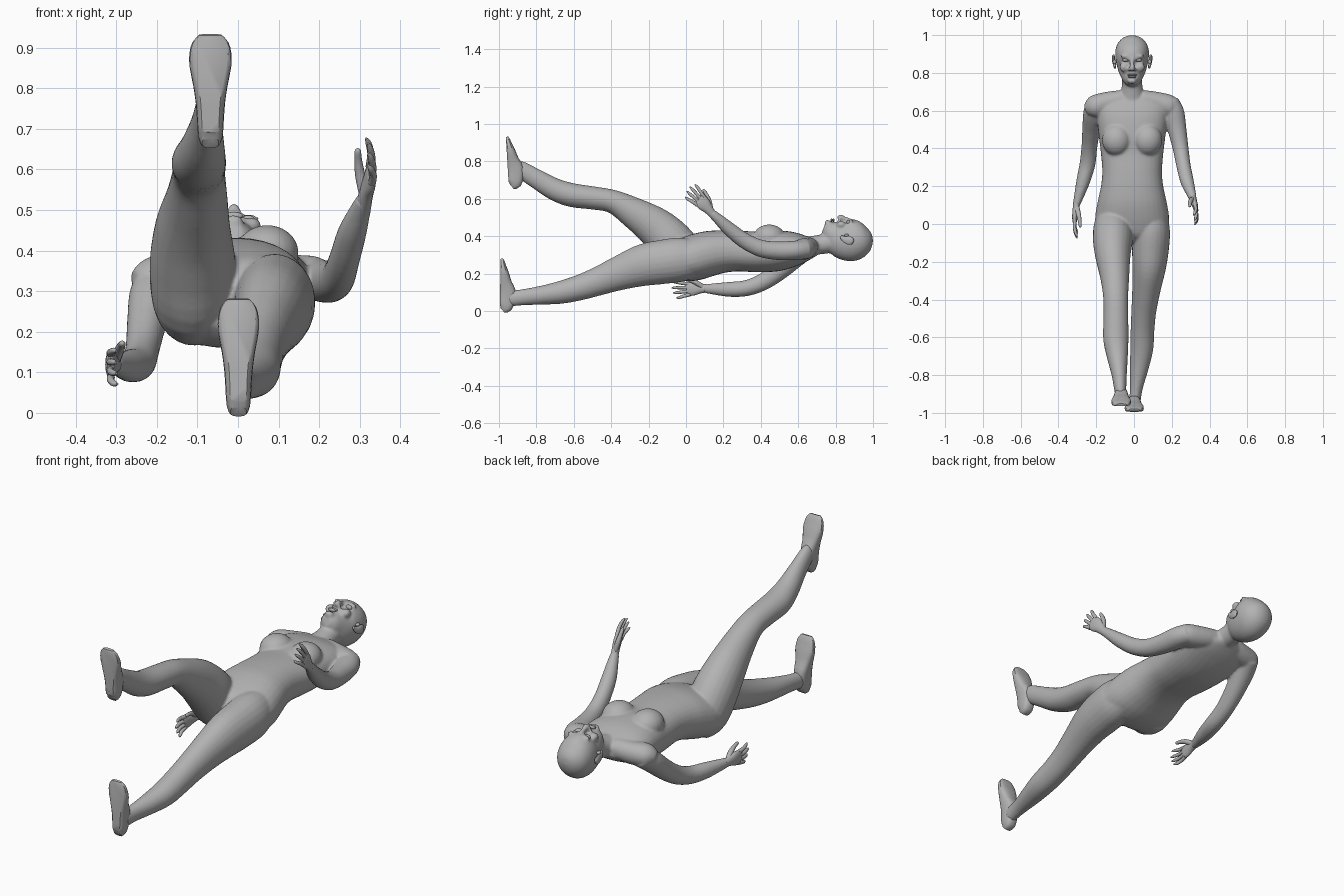
import bpy, bmesh, math
from mathutils import Vector, Matrix

cube = bpy.data.objects.get("Cube")
if cube:
    bpy.data.objects.remove(cube, do_unlink=True)

grey = bpy.data.materials.new("plain_grey")
grey.use_nodes = True
GREY = (0.45, 0.45, 0.45, 1)
grey.diffuse_color = GREY
grey.node_tree.nodes["Principled BSDF"].inputs["Base Color"].default_value = GREY
CX = -0.01  # centre line of the body


def catmull(a, b, c, d, t):
    return 0.5 * (2 * b + (c - a) * t + (2 * a - 5 * b + 4 * c - d) * t * t
                  + (3 * b - a - 3 * c + d) * t ** 3)


def loft(bm, rows, side=(1, 0, 0), n=24, steps=4, power=1.0):
    """Skin ellipses along a path. rows: (x, y, z, half width, half depth)."""
    rows = [Vector(r) for r in rows]
    last = len(rows) - 1
    pts = []
    for i in range(last):
        a, d = rows[max(i - 1, 0)], rows[min(i + 2, last)]
        pts += [catmull(a, rows[i], rows[i + 1], d, k / steps) for k in range(steps)]
    pts.append(rows[-1])
    rings = []
    for i, p in enumerate(pts):
        t = Vector(pts[min(i + 1, len(pts) - 1)][:3]) - Vector(pts[max(i - 1, 0)][:3])
        t.normalize()
        s = Vector(side)
        s = (s - t * s.dot(t)).normalized()
        u = t.cross(s)
        ring = []
        for k in range(n):
            ang = 2 * math.pi * k / n
            c, q = math.cos(ang), math.sin(ang)
            c = math.copysign(abs(c) ** power, c)
            q = math.copysign(abs(q) ** power, q)
            ring.append(bm.verts.new(Vector(p[:3]) + s * c * p[3] + u * q * p[4]))
        rings.append(ring)
    for r0, r1 in zip(rings, rings[1:]):
        for k in range(n):
            bm.faces.new((r0[k], r0[(k + 1) % n], r1[(k + 1) % n], r1[k]))
    bm.faces.new(rings[0][::-1])
    bm.faces.new(rings[-1])


def ball(bm, loc, size, rot=(0, 0, 0)):
    m = Matrix.Translation(loc)
    for ang, ax in zip(rot, "XYZ"):
        m = m @ Matrix.Rotation(math.radians(ang), 4, ax)
    bmesh.ops.create_uvsphere(bm, u_segments=20, v_segments=12, radius=1,
                              matrix=m @ Matrix.Diagonal((*size, 1)))


def finish(name, bm, voxel=0, angle=40):
    bmesh.ops.recalc_face_normals(bm, faces=bm.faces)
    me = bpy.data.meshes.new(name)
    bm.to_mesh(me)
    bm.free()
    me.materials.append(grey)
    ob = bpy.data.objects.new(name, me)
    bpy.context.collection.objects.link(ob)
    bpy.ops.object.select_all(action='DESELECT')
    ob.select_set(True)
    bpy.context.view_layer.objects.active = ob
    if voxel:  # fuse overlapping shapes into one soft skin
        rm = ob.modifiers.new("fuse", 'REMESH')
        rm.mode, rm.voxel_size, rm.use_smooth_shade = 'VOXEL', voxel, True
        sm = ob.modifiers.new("soften", 'SMOOTH')
        sm.factor, sm.iterations = 0.5, 8
        bpy.ops.object.modifier_apply(modifier="fuse")
        bpy.ops.object.modifier_apply(modifier="soften")
        bpy.ops.object.shade_smooth()
    else:
        bpy.ops.object.shade_smooth_by_angle(angle=math.radians(angle))
    return ob


def along_y(rows):
    """(y, low z, high z, half width) -> loft rows on the centre line."""
    return [(CX, y, (lo + hi) / 2, w, (hi - lo) / 2) for y, lo, hi, w in rows]


# Body: torso, bust, neck, limbs fused together
bm = bmesh.new()
loft(bm, along_y([(-.10, .21, .32, .10), (-.05, .165, .375, .185), (.03, .16, .405, .196),
                  (.12, .185, .428, .182), (.20, .205, .432, .165), (.28, .212, .43, .158),
                  (.38, .208, .425, .166), (.48, .212, .432, .178), (.57, .235, .425, .185),
                  (.64, .265, .405, .175), (.69, .295, .385, .11), (.71, .315, .375, .05)]),
     n=32, power=.88)
for s in (-1, 1):
    ball(bm, (CX + s * .082, .445, .395), (.078, .085, .068))
    loft(bm, [(CX + s * .05, .66, .345, .05, .05), (CX + s * .13, .645, .335, .055, .055),
              (CX + s * .20, .62, .33, .06, .055), (CX + s * .24, .60, .32, .03, .03)], side=(0, 1, 0))
loft(bm, [(CX, .62, .335, .085, .06), (CX, .68, .35, .064, .052), (CX, .74, .36, .054, .054),
          (CX, .82, .38, .055, .06)])

# Lowered left leg and raised right leg
loft(bm, [(.085, .06, .285, .085, .10), (.09, -.03, .275, .10, .118), (.087, -.13, .262, .098, .118),
          (.08, -.23, .245, .089, .112), (.065, -.35, .205, .075, .093), (.052, -.46, .163, .066, .078),
          (.045, -.56, .128, .063, .069), (.041, -.66, .102, .061, .062), (.028, -.76, .086, .050, .052),
          (.012, -.87, .074, .034, .043), (.004, -.945, .066, .030, .043)])
loft(bm, [(-.10, .06, .25, .085, .09), (-.11, -.01, .285, .102, .12), (-.112, -.08, .37, .106, .12),
          (-.112, -.165, .45, .094, .107), (-.102, -.28, .525, .077, .084), (-.097, -.39, .585, .066, .063),
          (-.096, -.50, .605, .066, .062), (-.096, -.61, .62, .067, .064), (-.088, -.70, .65, .056, .060),
          (-.078, -.80, .707, .040, .052), (-.073, -.875, .752, .032, .047), (-.07, -.91, .765, .028, .04)])

# Arms
loft(bm, [(.185, .65, .33, .05, .05), (.208, .59, .325, .058, .052), (.228, .50, .322, .050, .050),
          (.247, .40, .335, .042, .046), (.262, .31, .378, .038, .042), (.280, .23, .44, .036, .037),
          (.298, .175, .49, .028, .029), (.313, .132, .528, .020, .022)])
loft(bm, [(-.195, .65, .33, .05, .05), (-.212, .59, .29, .056, .054), (-.226, .50, .215, .048, .050),
          (-.236, .41, .155, .042, .046), (-.246, .32, .122, .042, .043), (-.268, .23, .116, .037, .040),
          (-.288, .16, .118, .028, .032), (-.305, .10, .12, .019, .024)])

# Head with brow, nose, lips and chin
loft(bm, along_y([(.735, .42, .465, .022), (.755, .385, .482, .045), (.79, .335, .488, .062),
                  (.83, .285, .490, .078), (.87, .267, .493, .087), (.915, .272, .487, .089),
                  (.955, .297, .467, .077), (.985, .337, .435, .049), (.998, .37, .405, .016)]), n=32)
loft(bm, [(CX, .885, .478, .010, .014), (CX, .85, .492, .011, .014), (CX, .825, .500, .015, .017),
          (CX, .812, .494, .014, .010)])
ball(bm, (CX, .757, .472), (.024, .016, .016))
for s in (-1, 1):
    ball(bm, (CX + s * .035, .888, .478), (.03, .009, .012))
    ball(bm, (CX + s * .042, .83, .462), (.026, .026, .02))
    ball(bm, (CX + s * .016, .817, .488), (.009, .008, .009))
finish("body", bm, voxel=.0065)

# Face details
bm = bmesh.new()
for y, w in ((.789, .026), (.778, .022)):
    ball(bm, (CX, y, .486), (w, .006, .009))
finish("lips", bm)
for label, s in (("left", 1), ("right", -1)):
    bm = bmesh.new()
    ball(bm, (CX + s * .035, .868, .474), (.017, .009, .013))
    finish(label + "_eye", bm)
    bm = bmesh.new()
    x = CX + s * .09
    loft(bm, [(x, .828, .40, .006, .008), (x + s * .004, .845, .385, .008, .016),
              (x + s * .008, .868, .378, .009, .023), (x + s * .009, .887, .374, .008, .019),
              (x + s * .006, .895, .372, .004, .008)], n=14)
    ball(bm, (x + s * .003, .858, .405), (.010, .012, .008))
    finish(label + "_ear", bm)


# Feet: flat-soled lofts rising from heel to toe; rows (height, sole y, top y, half width)
def foot(name, x, z0, y0, lean, rows):
    bm = bmesh.new()
    loft(bm, [(x + dx, y0 + (a + b) / 2 + lean * h, z0 + h, w, (b - a) / 2)
              for h, a, b, w, dx in rows], n=18, steps=2, power=.72)
    bmesh.ops.bisect_plane(bm, geom=bm.verts[:] + bm.edges[:] + bm.faces[:],
                           plane_co=(x, y0 + .004, z0), plane_no=(0, -1, lean), clear_outer=True)
    bmesh.ops.holes_fill(bm, edges=[e for e in bm.edges if e.is_boundary])
    finish(name, bm, angle=35)


FOOT = [(.003, .004, .035, .020, 0), (.02, -.002, .07, .029, 0), (.06, -.002, .085, .032, 0),
        (.105, -.002, .088, .035, 0), (.15, -.002, .066, .041, 0), (.20, -.002, .050, .050, 0),
        (.235, -.002, .036, .050, 0), (.262, -.002, .026, .043, 0), (.28, -.001, .016, .028, 0)]
foot("left_foot", .001, 0, -1.0, .02, FOOT)
foot("right_foot", -.068, .662, -.951, -.06,
     [(h * .96, a, b * 1.02, w * 1.03, 0) for h, a, b, w, _ in FOOT])


# Hands: palm, four curled fingers and a thumb
def hand(name, wrist, direction, width, curl):
    d, w = Vector(direction).normalized(), Vector(width)
    w = (w - d * w.dot(d)).normalized()
    c = Vector(curl)
    c = (c - d * c.dot(d) - w * c.dot(w)).normalized()
    o = Vector(wrist)

    def at(along, across, inward):
        return tuple(o + d * along + w * across + c * inward)
    bm = bmesh.new()
    loft(bm, [(*at(-.02, 0, 0), .021, .019), (*at(.02, .002, 0), .026, .017),
              (*at(.055, .003, 0), .036, .015), (*at(.085, .002, .002), .036, .012),
              (*at(.098, 0, .004), .028, .008)], side=w, n=16)
    for across, length, spread in ((.029, .076, .012), (.010, .086, .003),
                                   (-.009, .079, -.005), (-.027, .062, -.014)):
        loft(bm, [(*at(.08, across, .002), .010, .010),
                  (*at(.088 + length * .4, across + spread * .5, .006), .009, .009),
                  (*at(.088 + length * .8, across + spread, .018), .0075, .0075),
                  (*at(.088 + length, across + spread, .027), .003, .003)], side=w, n=10, steps=3)
    loft(bm, [(*at(.012, .012, .004), .014, .014), (*at(.045, .036, .018), .013, .013),
              (*at(.078, .050, .028), .010, .010), (*at(.104, .056, .034), .008, .008),
              (*at(.112, .057, .036), .003, .003)], side=w, n=10, steps=3)
    finish(name, bm, angle=60)


hand("left_hand", (.313, .132, .528), (.035, -.115, .125), (-.1, .7, .65), (-1, 0, .1))
hand("right_hand", (-.305, .10, .12), (-.025, -.19, -.01), (0, 0, 1), (1, 0, 0))
